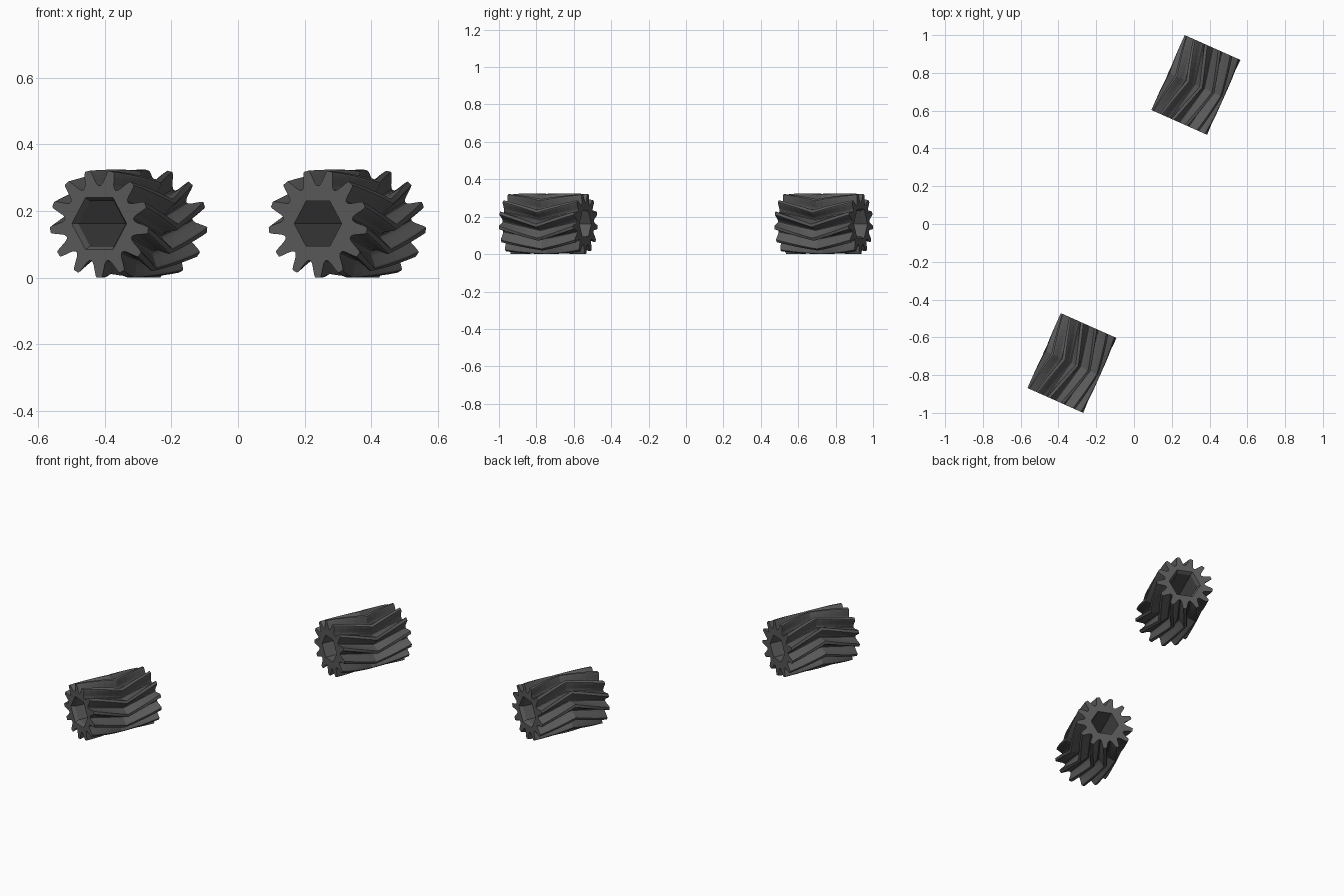
import bpy, bmesh
from math import sin, cos, pi, radians
from mathutils import Matrix

if "Cube" in bpy.data.objects:
    bpy.data.objects.remove(bpy.data.objects["Cube"])

TEETH = 13
R_TIP, R_ROOT = 0.162, 0.114
LENGTH = 0.434
TWIST = radians(-24)      # tooth lean at the middle of the gear
AXIS = radians(66)        # heading of the gear axis in plan
HEX, HEX_WIDE, CHAMFER = 0.078, 0.09, 0.02

# half of one tooth: (radius, angle from tooth centre as a fraction of the pitch)
HALF = [(R_TIP, 0.10), (0.158, 0.14), (0.147, 0.19), (0.135, 0.245),
        (0.125, 0.30), (0.118, 0.37), (R_ROOT, 0.45)]
TOOTH = [(r, -a) for r, a in reversed(HALF)] + HALF


def tooth_ring(phase):
    pitch = 2 * pi / TEETH
    return [(r * cos(phase + (i + a) * pitch), r * sin(phase + (i + a) * pitch))
            for i in range(TEETH) for r, a in TOOTH]


def hex_ring(r):
    return [(r * cos(i * pi / 3), r * sin(i * pi / 3)) for i in range(6)]


def loft(bm, sections):
    """Skin a list of (points, z) rings; return the first and last ring."""
    rings = [[bm.verts.new((x, y, z)) for x, y in pts] for pts, z in sections]
    for a, b in zip(rings, rings[1:]):
        n = len(a)
        for i in range(n):
            j = (i + 1) % n
            bm.faces.new((a[i], a[j], b[j], b[i]))
    return rings[0], rings[-1]


def herringbone_gear(name, location, phase, chamfer_front):
    bm = bmesh.new()
    h = LENGTH / 2
    # chevron teeth, local +z is the front end
    steps = 12
    sections = []
    for k in range(steps + 1):
        t = -1 + 2 * k / steps
        sections.append((tooth_ring(phase + TWIST * (1 - abs(t))), t * h))
    outer = loft(bm, sections)
    # hexagonal bore, widened at one end
    s = 1 if chamfer_front else -1
    bore = [(hex_ring(HEX), -s * h), (hex_ring(HEX), s * (h - CHAMFER)),
            (hex_ring(HEX_WIDE), s * h)]
    inner = loft(bm, bore if chamfer_front else bore[::-1])
    # end faces
    for ring_o, ring_i in zip(outer, inner):
        edges = [bm.edges.get((r[i], r[i - 1])) for r in (ring_o, ring_i)
                 for i in range(len(r))]
        bmesh.ops.triangle_fill(bm, edges=edges, use_beauty=True, use_dissolve=False)
    bmesh.ops.recalc_face_normals(bm, faces=bm.faces)
    # local x -> plan right, y -> up, z -> towards the front
    right = (sin(AXIS), -cos(AXIS), 0)
    front = (-cos(AXIS), -sin(AXIS), 0)
    bm.transform(Matrix((right, (0, 0, 1), front)).transposed().to_4x4())
    mesh = bpy.data.meshes.new(name)
    bm.to_mesh(mesh)
    bm.free()
    mat = bpy.data.materials.get("dark_plastic") or bpy.data.materials.new("dark_plastic")
    mat.diffuse_color = (0.1, 0.1, 0.1, 1)
    mat.use_nodes = True
    mat.node_tree.nodes["Principled BSDF"].inputs["Base Color"].default_value = mat.diffuse_color
    mesh.materials.append(mat)
    ob = bpy.data.objects.new(name, mesh)
    ob.location = location
    bpy.context.collection.objects.link(ob)


herringbone_gear("back_gear", (0.328, 0.736, 0.162), radians(76), False)
herringbone_gear("front_gear", (-0.328, -0.736, 0.162), radians(76), True)
